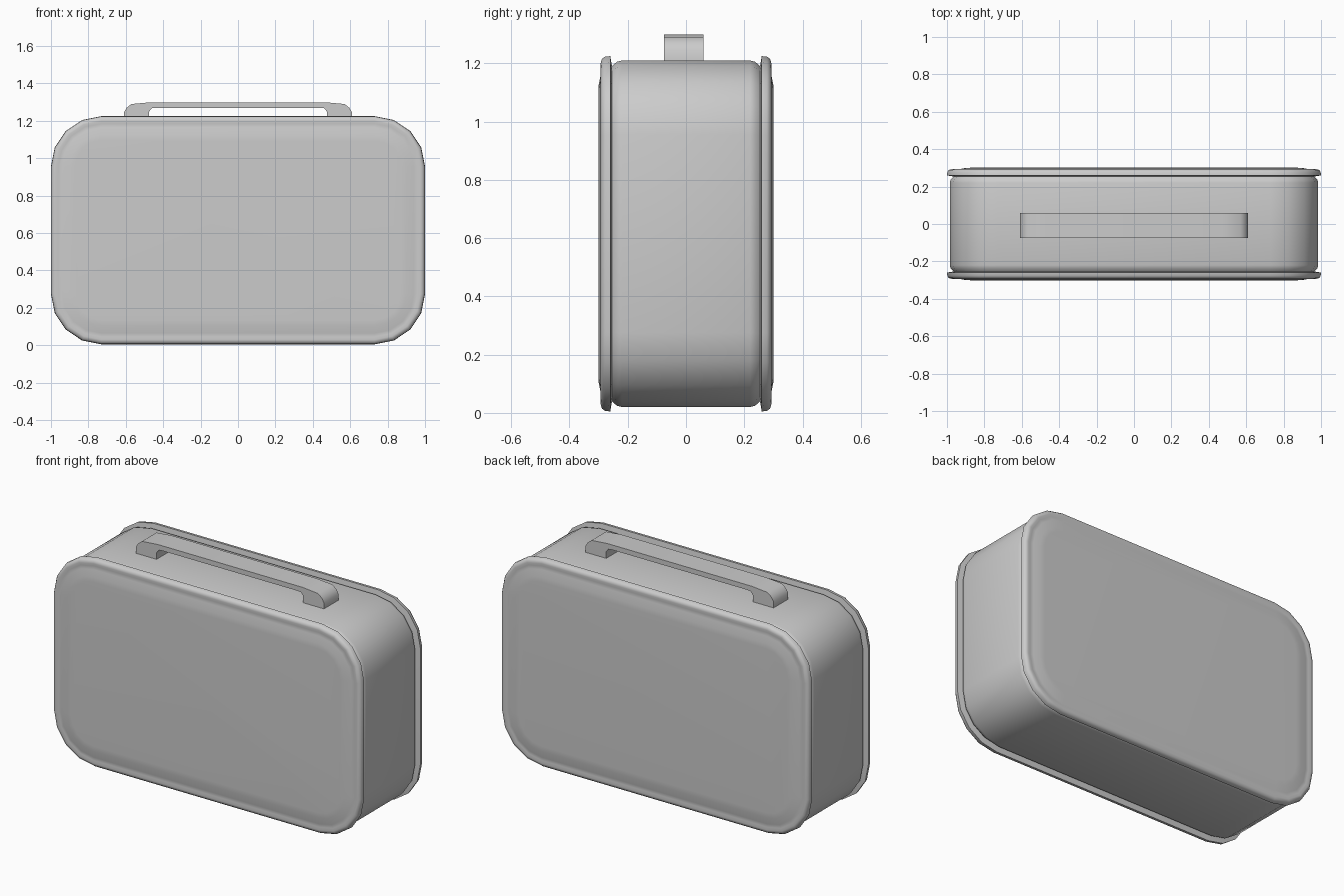
import bpy, bmesh, math

if "Cube" in bpy.data.objects:
    bpy.data.objects.remove(bpy.data.objects["Cube"])

W, H, R = 1.0, 0.61, 0.27      # half width, half height, corner radius
ZC = 0.615                     # centre height


def finish(name, bm, angle):
    bmesh.ops.recalc_face_normals(bm, faces=bm.faces)
    me = bpy.data.meshes.new(name)
    bm.to_mesh(me)
    bm.free()
    ob = bpy.data.objects.new(name, me)
    bpy.context.collection.objects.link(ob)
    bpy.ops.object.select_all(action='DESELECT')
    ob.select_set(True)
    bpy.context.view_layer.objects.active = ob
    bpy.ops.object.shade_smooth_by_angle(angle=math.radians(angle))
    return ob


def rounded_loop(bm, inset, y):
    """Rounded rectangle in the xz plane, four segments per corner."""
    r = max(R - inset, 0.08)
    w, h = W - inset - r, H - inset - r
    verts = []
    for k, (sx, sz) in enumerate([(1, 1), (-1, 1), (-1, -1), (1, -1)]):
        for i in range(5):
            a = math.pi / 2 * (k + i / 4)
            verts.append(bm.verts.new((sx * w + r * math.cos(a), y,
                                       ZC + sz * h + r * math.sin(a))))
    return verts


# Case: recessed shell, raised rims and slightly domed front and back panels
half = [(0.015, 0.22), (0.02, 0.238), (0.035, 0.254), (0.0, 0.26), (0.002, 0.278),
        (0.01, 0.289), (0.025, 0.293), (0.04, 0.289), (0.06, 0.292),
        (0.10, 0.300), (0.13, 0.301)]
profile = [(i, -y) for i, y in reversed(half)] + half
bm = bmesh.new()
loops = [rounded_loop(bm, i, y) for i, y in profile]
for a, b in zip(loops, loops[1:]):
    for j in range(len(a)):
        k = (j + 1) % len(a)
        bm.faces.new((a[j], a[k], b[k], b[j]))
bm.faces.new(loops[0])
bm.faces.new(loops[-1])
finish("case", bm, 50)

# Handle: mirrored side outline (outer edge then inner edge), extruded in depth
outer = [(0.61, 1.20), (0.61, 1.245), (0.595, 1.27), (0.57, 1.29), (0.47, 1.299)]
inner = [(0.435, 1.27), (0.46, 1.268), (0.475, 1.25), (0.475, 1.20)]
side = outer + inner
n = len(side)
bm = bmesh.new()
rows = {}
for s in (1, -1):
    for y in (-0.075, 0.06):
        rows[s, y] = [bm.verts.new((s * x, y, z)) for x, z in side]
    f, b = rows[s, -0.075], rows[s, 0.06]
    for i in range(n):
        k = (i + 1) % n
        if i != 4:                      # open where the bar joins
            bm.faces.new((f[i], f[k], b[k], b[i]))
    bm.faces.new(f)
    bm.faces.new(b)
corners = [(4, -0.075), (4, 0.06), (5, 0.06), (5, -0.075)]
for (i, y), (k, y2) in zip(corners, corners[1:] + corners[:1]):
    bm.faces.new((rows[1, y][i], rows[1, y2][k], rows[-1, y2][k], rows[-1, y][i]))
finish("handle", bm, 40)
